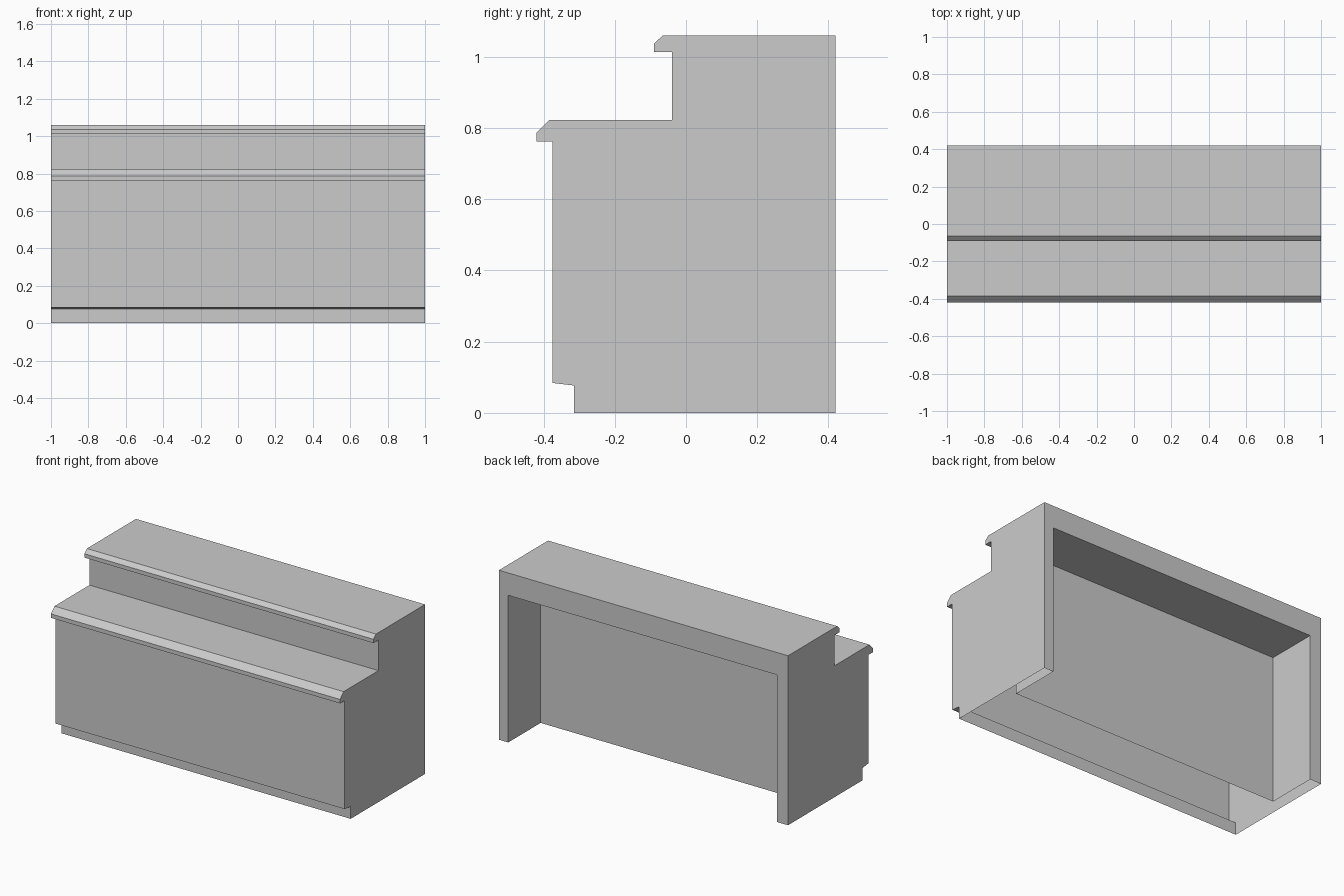
import bpy
import bmesh

default = bpy.data.objects.get("Cube")
if default:
    bpy.data.objects.remove(default, do_unlink=True)

# One plain grey finish
grey = bpy.data.materials.new("plain_grey")
grey.use_nodes = True
colour = (0.6, 0.6, 0.6, 1.0)
grey.diffuse_color = colour
grey.node_tree.nodes["Principled BSDF"].inputs["Base Color"].default_value = colour


def make_object(name, faces):
    """Build a flat-shaded object from lists of corner points."""
    bm = bmesh.new()
    for points in faces:
        bm.faces.new([bm.verts.new(p) for p in points])
    bmesh.ops.remove_doubles(bm, verts=bm.verts, dist=0.0001)
    mesh = bpy.data.meshes.new(name)
    bm.to_mesh(mesh)
    bm.free()
    mesh.materials.append(grey)
    obj = bpy.data.objects.new(name, mesh)
    bpy.context.collection.objects.link(obj)
    return obj


def back_panel(x0, x1, z0, z1, y):
    """Upright panel facing the back."""
    return [(x0, y, z0), (x0, y, z1), (x1, y, z1), (x1, y, z0)]


back, height = 0.42, 1.06
niche_y, niche_top = 0.10, 0.92
niche_right, niche_left = -0.922, 0.936

# Stepped side outline (y, z): top shelf lip, worktop lip, front, toe kick
outline = [
    (back, height), (-0.065, height), (-0.09, 1.037), (-0.09, 1.013),
    (-0.04, 1.013), (-0.04, 0.822), (-0.385, 0.822), (-0.42, 0.787),
    (-0.42, 0.762), (-0.375, 0.762), (-0.375, 0.084), (-0.315, 0.077),
    (-0.315, 0),
]

# Counter casing, open underneath
side = outline + [(back, 0)]
casing = [
    [(1, y, z) for y, z in side],
    [(-1, y, z) for y, z in reversed(side)],
]
for a, b in zip(outline, outline[1:]):
    casing.append([(1, *a), (-1, *a), (-1, *b), (1, *b)])

# Back posts and header around the opening
casing.append(back_panel(-1, niche_right, 0, height, back))
casing.append(back_panel(niche_left, 1, 0, height, back))
casing.append(back_panel(niche_right, niche_left, niche_top, height, back))
make_object("counter_casing", casing)

# Recess behind the counter: two walls, ceiling and inner panel
arch = [(niche_right, 0), (niche_right, niche_top),
        (niche_left, niche_top), (niche_left, 0)]
niche = [back_panel(niche_right, niche_left, 0, niche_top, niche_y)]
for (xa, za), (xb, zb) in zip(arch, arch[1:]):
    niche.append([(xa, niche_y, za), (xa, back, za),
                  (xb, back, zb), (xb, niche_y, zb)])
make_object("knee_recess", niche)
